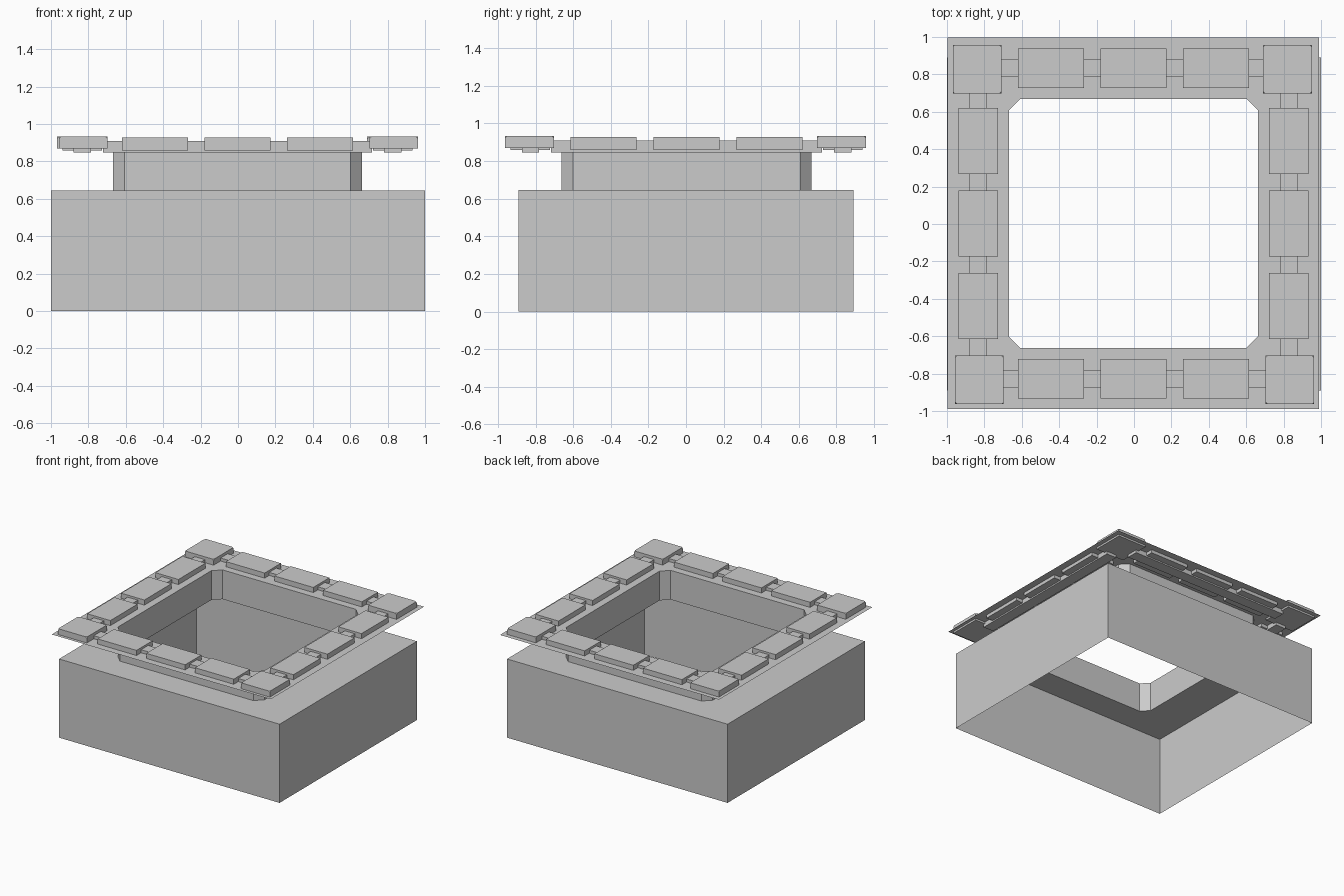
import bpy, bmesh
from mathutils import Vector

cube = bpy.data.objects.get("Cube")
if cube:
    bpy.data.objects.remove(cube)

stone = bpy.data.materials.new("light grey stone")
stone.use_nodes = True
GREY = (0.6, 0.6, 0.6, 1)
stone.diffuse_color = GREY
stone.node_tree.nodes["Principled BSDF"].inputs["Base Color"].default_value = GREY

CX, CY = -0.003, 0.003              # trim sits slightly off centre
BASE_TOP, SLAB_Z = 0.645, 0.885
HOLE, CUT = 0.665, 0.06
SIGNS = [(-1, -1), (1, -1), (1, 1), (-1, 1)]


def finish(name, bm):
    mesh = bpy.data.meshes.new(name)
    bm.to_mesh(mesh)
    bm.free()
    mesh.materials.append(stone)
    obj = bpy.data.objects.new(name, mesh)
    bpy.context.collection.objects.link(obj)
    return obj


def rectangle(bm, hx, hy, z, cx=0, cy=0):
    return [bm.verts.new((cx + sx * hx, cy + sy * hy, z)) for sx, sy in SIGNS]


def octagon(bm, z):
    """Square with cut corners: two points per corner, counter-clockwise."""
    ring = []
    for sx, sy in SIGNS:
        pair = [(sx * HOLE, sy * (HOLE - CUT)), (sx * (HOLE - CUT), sy * HOLE)]
        if sx != sy:
            pair.reverse()
        ring += [bm.verts.new((CX + x, CY + y, z)) for x, y in pair]
    return ring


def fill_ring(bm, outer, inner):
    """Flat ring between a rectangle and the cut-corner opening."""
    for i in range(4):
        j = (i + 1) % 4
        bm.faces.new((outer[i], inner[2 * i + 1], inner[2 * i]))
        bm.faces.new((outer[i], outer[j], inner[2 * j], inner[2 * i + 1]))


def walls(bm, low, high):
    n = len(low)
    for i in range(n):
        j = (i + 1) % n
        bm.faces.new((low[i], low[j], high[j], high[i]))


def block(name, x, y, w, d, z0, z1, nick=0):
    bm = bmesh.new()
    bmesh.ops.create_cube(bm, size=1)
    bmesh.ops.scale(bm, vec=(w, d, z1 - z0), verts=bm.verts)
    bmesh.ops.translate(bm, vec=(x, y, (z0 + z1) / 2), verts=bm.verts)
    if nick:
        top = [v for v in bm.verts if v.co.z > (z0 + z1) / 2]
        bmesh.ops.bevel(bm, geom=top, offset=nick, segments=1, affect='VERTICES')
    return finish(name, bm)


# Hollow base, open underneath, with an opening in its top
bm = bmesh.new()
foot = rectangle(bm, 1, 0.89, 0)
rim = rectangle(bm, 1, 0.89, BASE_TOP)
walls(bm, foot, rim)
fill_ring(bm, rim, octagon(bm, BASE_TOP))
finish("base", bm)

# Thin neck walls around the opening
bm = bmesh.new()
walls(bm, octagon(bm, BASE_TOP), octagon(bm, SLAB_Z))
finish("neck", bm)

# Thin top slab
bm = bmesh.new()
fill_ring(bm, rectangle(bm, 0.993, 0.993, SLAB_Z, CX, CY), octagon(bm, SLAB_Z))
finish("top_slab", bm)

# Rails and blocks along the four sides
RAIL = 0.83
for side, (dx, dy) in {"front": (0, -1), "back": (0, 1),
                       "left": (1, 0), "right": (-1, 0)}.items():
    centre = Vector((CX + dx * RAIL, CY + dy * RAIL))
    along = Vector((abs(dy), abs(dx)))
    across = Vector((abs(dx), abs(dy)))
    size = along * 1.44 + across * 0.092
    block(side + "_rail", *centre, *size, 0.847, 0.91)
    for i in (-1, 0, 1):
        pos = centre + along * (i * 0.441)
        size = along * 0.352 + across * 0.21
        block(f"{side}_block_{i + 2}", *pos, *size, 0.858, 0.927)

# Corner blocks with nicked top corners
for sx, sy in SIGNS:
    name = ("front" if sy < 0 else "back") + ("_left" if sx > 0 else "_right")
    x = CX + sx * 0.83 + sy * -0.006
    block(name + "_corner", x, sy * 0.83 - 0.003, 0.26, 0.261, 0.87, 0.933, 0.012)
